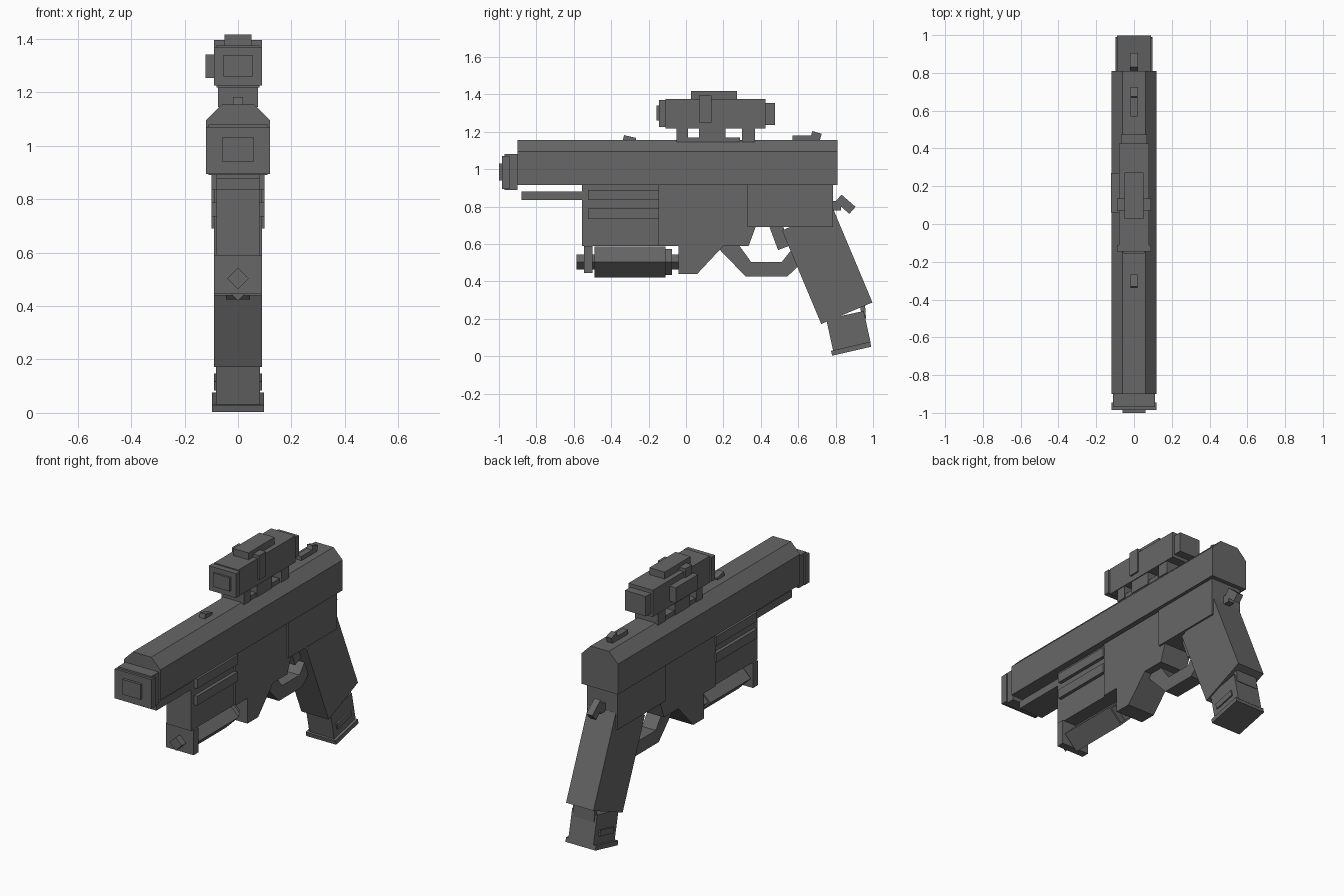
import bpy
import bmesh
from math import pi
from mathutils import Matrix, Vector

default_cube = bpy.data.objects.get("Cube")
if default_cube:
    bpy.data.objects.remove(default_cube, do_unlink=True)

# One dark metal colour throughout
grey = (.135, .135, .135, 1)
metal = bpy.data.materials.new("dark_grey_metal")
metal.use_nodes = True
metal.diffuse_color = grey
metal.node_tree.nodes["Principled BSDF"].inputs["Base Color"].default_value = grey


def finish(name, bm):
    """Turn a bmesh into a named, coloured object."""
    bmesh.ops.recalc_face_normals(bm, faces=bm.faces)
    mesh = bpy.data.meshes.new(name)
    bm.to_mesh(mesh)
    bm.free()
    mesh.materials.append(metal)
    part = bpy.data.objects.new(name, mesh)
    bpy.context.collection.objects.link(part)
    return part


def plate(name, half, outline, chamfer=0):
    """Side outline in (y, z), thickened equally to both sides."""
    bm = bmesh.new()
    right = [bm.verts.new((half, y, z)) for y, z in outline]
    left = [bm.verts.new((-half, y, z)) for y, z in outline]
    bm.faces.new(right)
    bm.faces.new(reversed(left))
    for i in range(len(outline)):
        bm.faces.new((right[i - 1], left[i - 1], left[i], right[i]))
    if chamfer:
        # Bevel only the long upper edges
        top = max(z for y, z in outline)
        edges = [e for e in bm.edges
                 if all(v.co.z == max(w.co.z for w in bm.verts) for v in e.verts)
                 and e.verts[0].co.x == e.verts[1].co.x]
        bmesh.ops.bevel(bm, geom=edges, offset=chamfer, segments=1,
                        affect='EDGES')
    return finish(name, bm)


def box(name, half, front, back, low, high, lean=0, chamfer=0):
    """Block whose upper back edge may lean backwards."""
    outline = [(front, low), (back, low), (back + lean, high), (front, high)]
    return plate(name, half, outline, chamfer)


def slab(name, half, start, end, width):
    """Slanted block following a centre line in the side plane."""
    start, end = Vector(start), Vector(end)
    across = (end - start).orthogonal().normalized() * width / 2
    return plate(name, half, [start + across, end + across,
                              end - across, start - across])


def diamond_bar(name, radius, front, back, height):
    """Four-sided bar standing on its edge, parallel to the barrel."""
    bm = bmesh.new()
    bmesh.ops.create_cone(bm, cap_ends=True, segments=4, radius1=radius,
                          radius2=radius, depth=back - front)
    bmesh.ops.rotate(bm, verts=bm.verts, matrix=Matrix.Rotation(pi / 2, 3, 'X'))
    bmesh.ops.translate(bm, verts=bm.verts,
                        vec=(0, (front + back) / 2, height))
    return finish(name, bm)


# Levels shared by neighbouring parts
slide_bottom = .915
slide_top = 1.155
slide_joint = -.18
frame_bottom = .59
grip_top = .69
module_axis = .503

# Chamfered slide in two sections
for name, front, back in (("front_slide", -.9, slide_joint),
                          ("rear_slide", slide_joint, .81)):
    box(name, half=.12, front=front, back=back,
        low=slide_bottom, high=slide_top, chamfer=.06)

# Stepped muzzle
box("muzzle_collar", half=.11, front=-.97, back=-.9, low=.89, high=1.08)
box("muzzle_block", half=.12, front=-.985, back=-.945, low=.895, high=1.07)
box("muzzle_plug", half=.06, front=-1, back=-.98, low=.94, high=1.03)

# Frame, from front to back
box("front_rail", half=.08, front=-.88, back=-.55, low=.835, high=.88)
box("front_frame", half=.08, front=-.555, back=-.15,
    low=frame_bottom, high=slide_bottom)
box("middle_frame", half=.09, front=-.15, back=.335,
    low=frame_bottom, high=slide_bottom, lean=.12)
box("frame_block", half=.09, front=-.04, back=.06,
    low=.44, high=frame_bottom, lean=.14)
box("rear_frame", half=.1, front=.33, back=.785,
    low=grip_top, high=slide_bottom)
for name, low in (("upper_rib", .835), ("lower_rib", .735)):
    box(name, half=.1, front=-.525, back=-.145, low=low, high=low + .055)

# Diamond-section module slung under the frame
box("module_bracket", half=.09, front=-.545, back=-.5,
    low=.445, high=frame_bottom)
diamond_bar("module_core", radius=.04, front=-.585, back=-.03,
            height=module_axis)
diamond_bar("module_body", radius=.083, front=-.49, back=-.11,
            height=module_axis)
diamond_bar("module_collar", radius=.07, front=-.11, back=-.075,
            height=module_axis)

# Trigger guard: the inner edge is the outer one drawn in and raised
outer = [(.18, .57), (.32, .425), (.54, .425), (.61, .49)]
guard_middle = .43
inner = [(y + (guard_middle - y) / 4, z + .08) for y, z in reversed(outer)]
plate("trigger_guard", half=.045, outline=outer + inner)
slab("trigger", half=.03, start=(.48, .7), end=(.525, .58), width=.07)

# Raked grip and magazine
slab("grip", half=.09, start=(.65, .73), end=(.86, .23), width=.297)
slab("magazine", half=.082, start=(.85, .22), end=(.887, .05), width=.205)
slab("magazine_base", half=.098, start=(.88, .053), end=(.886, .027), width=.215)
slab("magazine_ridge", half=.09, start=(.805, .1), end=(.935, .13), width=.035)
slab("magazine_catch", half=.07, start=(.945, .27), end=(.95, .2), width=.025)

# Hammer
box("hammer_pivot", half=.02, front=.77, back=.83, low=.78, high=.83)
slab("hammer_spur", half=.02, start=(.815, .845), end=(.89, .78), width=.05)

# Iron sights
slab("front_sight", half=.018, start=(-.335, 1.165), end=(-.27, 1.15), width=.035)
box("rear_sight_base", half=.018, front=.57, back=.71, low=slide_top, high=1.18)
slab("rear_sight_blade", half=.018, start=(.67, 1.185), end=(.72, 1.17), width=.04)

# Scope mount
box("scope_rail", half=.07, front=-.045, back=.29, low=1.14, high=1.17)
for name, front, length in (("front_scope_foot", -.05, .06),
                            ("middle_scope_foot", .07, .14),
                            ("rear_scope_foot", .3, .07)):
    box(name, half=.075, front=front, back=front + length,
        low=1.145, high=1.23)

# Scope
box("scope_body", half=.08, front=-.11, back=.425, low=1.218, high=1.376)
box("scope_front_rim", half=.09, front=-.145, back=-.11, low=1.225, high=1.37)
box("scope_lens", half=.055, front=-.157, back=-.14, low=1.26, high=1.34)
box("scope_eyepiece", half=.068, front=.425, back=.475, low=1.237, high=1.355)
box("scope_band", half=.09, front=.07, back=.135, low=1.25, high=1.395)
box("scope_top_plate", half=.05, front=.027, back=.272, low=1.37, high=1.417)
knob = box("scope_side_knob", half=.025, front=.06, back=.27, low=1.253, high=1.342)
knob.location.x = -.097
